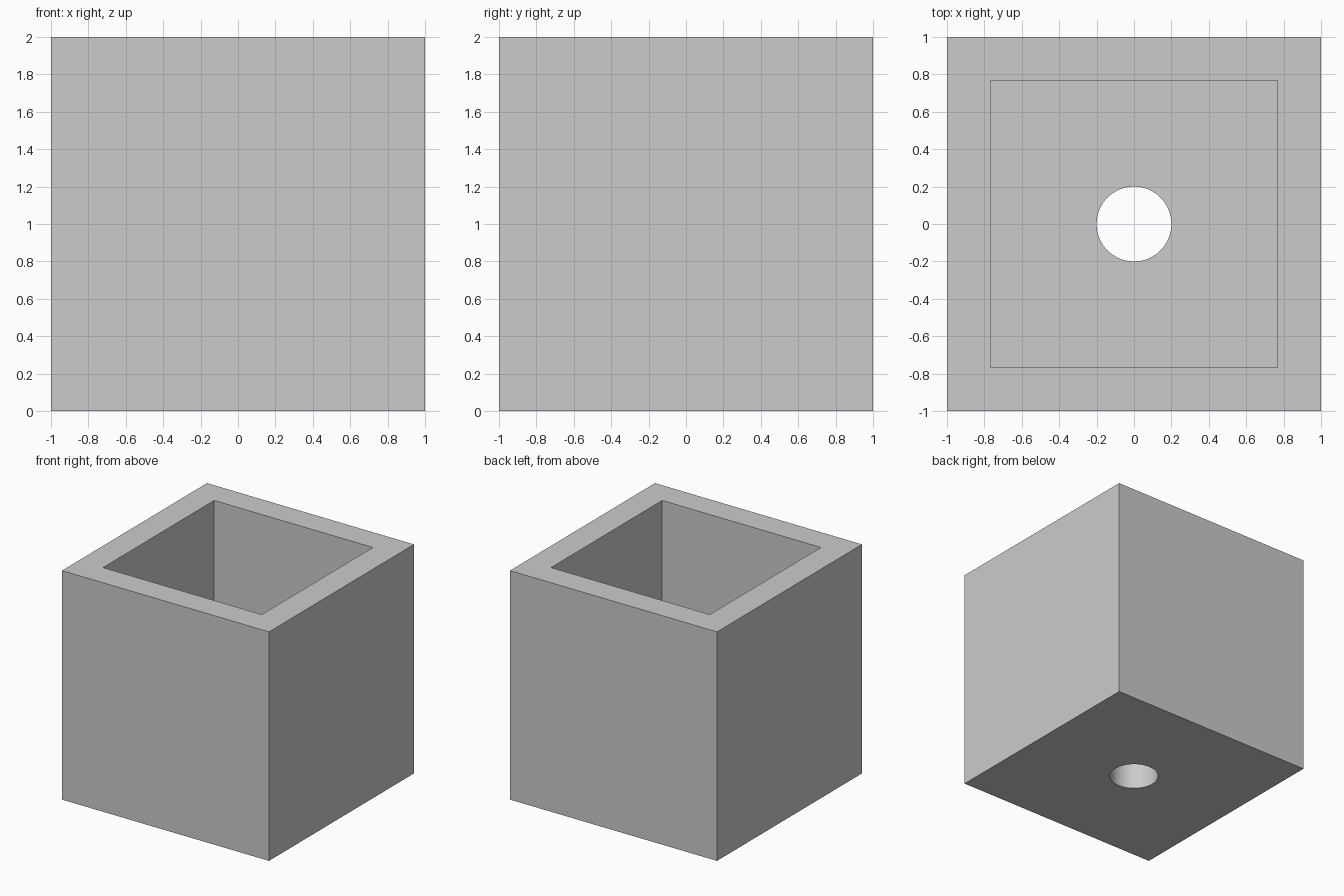
import bpy
import bmesh
import math

WALL = 0.233
HOLE_RADIUS = 0.2
SEGMENTS = 64

old = bpy.data.objects.get("Cube")
if old:
    bpy.data.objects.remove(old, do_unlink=True)


def add_object(name, bm, material):
    mesh = bpy.data.meshes.new(name)
    bm.to_mesh(mesh)
    bm.free()
    mesh.materials.append(material)
    obj = bpy.data.objects.new(name, mesh)
    bpy.context.scene.collection.objects.link(obj)
    return obj


# Plain grey material
grey = bpy.data.materials.new("light_grey")
grey.use_nodes = True
colour = (0.6, 0.6, 0.6, 1)
grey.diffuse_color = colour
grey.node_tree.nodes["Principled BSDF"].inputs["Base Color"].default_value = colour

# Open box: inset the top face for the flat rim, then sink a straight cavity
bm = bmesh.new()
bmesh.ops.create_cube(bm, size=2)
bmesh.ops.translate(bm, verts=bm.verts, vec=(0, 0, 1))
top = max(bm.faces, key=lambda f: f.calc_center_median().z)
bmesh.ops.inset_individual(bm, faces=[top], thickness=WALL, use_even_offset=True)
floor = bmesh.ops.extrude_discrete_faces(bm, faces=[top])["faces"][0]
for v in floor.verts:
    v.co.z = WALL
planter = add_object("planter_box", bm, grey)

# Drain hole through the floor
bm = bmesh.new()
bmesh.ops.create_cone(bm, cap_ends=True, segments=SEGMENTS,
                      radius1=HOLE_RADIUS, radius2=HOLE_RADIUS, depth=1)
cutter = add_object("drain_hole_cutter", bm, grey)
cutter.hide_render = True

drain = planter.modifiers.new("drain_hole", "BOOLEAN")
drain.operation = "DIFFERENCE"
drain.solver = "EXACT"
drain.object = cutter

# Apply the cut, then smooth only the round hole wall
bpy.ops.object.select_all(action="DESELECT")
planter.select_set(True)
bpy.context.view_layer.objects.active = planter
bpy.ops.object.modifier_apply(modifier=drain.name)
bpy.data.objects.remove(cutter, do_unlink=True)
bpy.ops.object.shade_smooth_by_angle(angle=math.radians(30))
